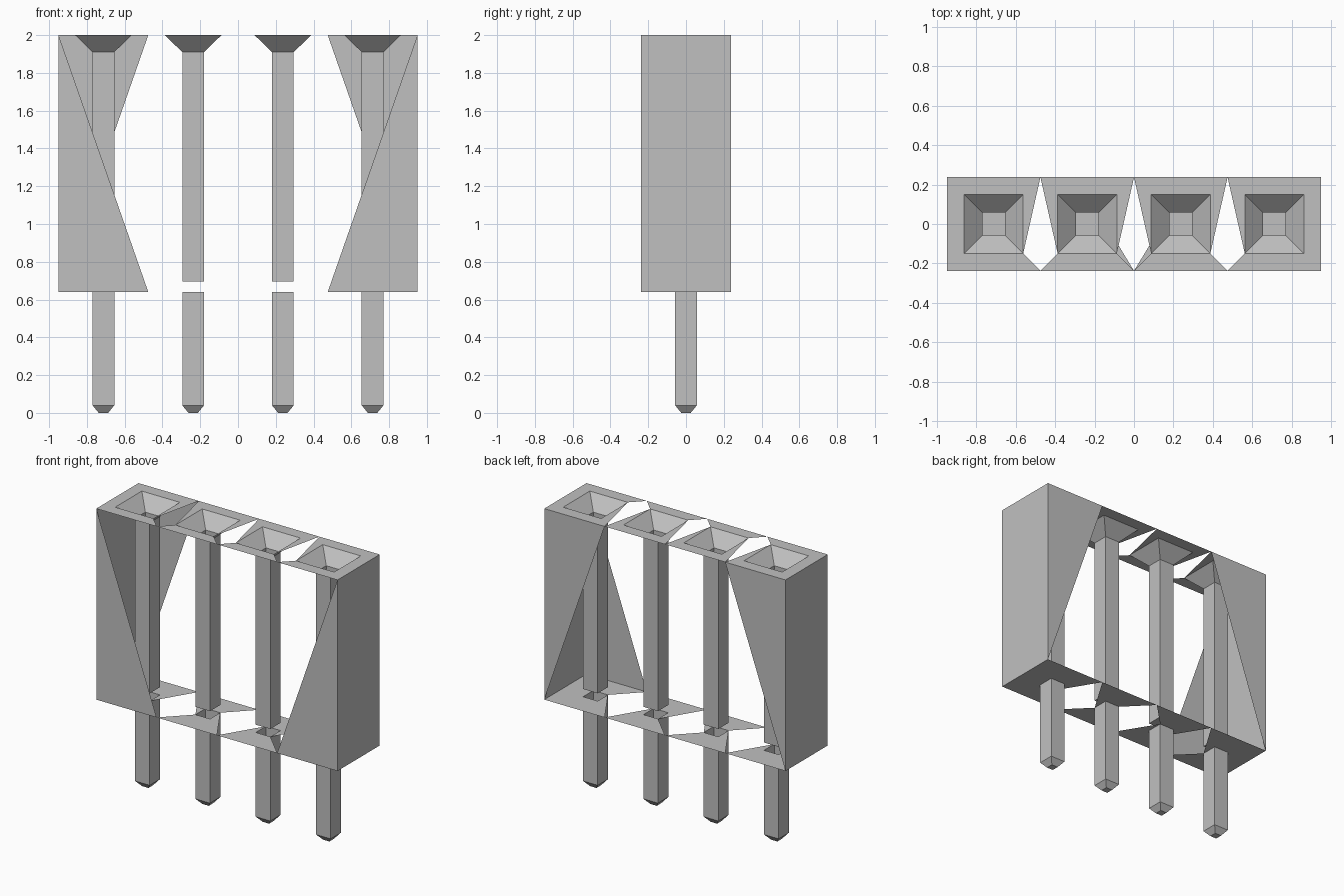
import bpy
import bmesh

cube = bpy.data.objects.get("Cube")
if cube:
    bpy.data.objects.remove(cube, do_unlink=True)

PITCH = 0.475
HALF = PITCH / 2       # half of one square cell
MOUTH = 0.15           # half width of the funnel mouth
PIN = 0.0575           # half width of pin and socket
END = 2 * PITCH        # half length of the housing
TOP, BASE = 2.0, 0.64

grey = bpy.data.materials.new("plain grey")
grey.use_nodes = True
colour = (0.53, 0.53, 0.53, 1)
grey.diffuse_color = colour
grey.node_tree.nodes["Principled BSDF"].inputs["Base Color"].default_value = colour


def face(bm, points, flip=False):
    verts = [bm.verts.new(p) for p in points]
    bm.faces.new(verts[::-1] if flip else verts)


def square(cx, half, z):
    """Corners: front right side, front left side, back left side, back right side."""
    return [(cx + sx * half, sy * half, z)
            for sx, sy in ((-1, -1), (1, -1), (1, 1), (-1, 1))]


def ring(bm, cx, z, inner, tips, flip):
    """Flat collar; a side listed in tips keeps only the triangle to that corner."""
    o, i = square(cx, HALF, z), square(cx, inner, z)
    for k in range(4):
        n = (k + 1) % 4
        if k in tips:
            face(bm, [o[tips[k]], i[n], i[k]], flip)
        else:
            face(bm, [o[k], o[n], i[n], i[k]], flip)


def shaft(bm, cx, sections, flip):
    """Square shaft given from top down, closed at the lower end."""
    loops = [square(cx, half, z) for half, z in sections]
    for a, b in zip(loops, loops[1:]):
        for k in range(4):
            n = (k + 1) % 4
            face(bm, [a[k], a[n], b[n], b[k]], flip)
    face(bm, loops[-1], flip)


def finish(bm, name):
    bmesh.ops.remove_doubles(bm, verts=bm.verts, dist=0.0001)
    mesh = bpy.data.meshes.new(name)
    bm.to_mesh(mesh)
    bm.free()
    mesh.materials.append(grey)
    bpy.context.collection.objects.link(bpy.data.objects.new(name, mesh))


centres = [(n - 1.5) * PITCH for n in range(4)]

# Housing: end walls with triangular front and back panels
housing = bmesh.new()
for s in (-1, 1):
    e, inner = s * END, s * PITCH
    flip = s < 0
    face(housing, [(e, -HALF, BASE), (e, HALF, BASE), (e, HALF, TOP), (e, -HALF, TOP)], flip)
    face(housing, [(inner, -HALF, BASE), (e, -HALF, BASE), (e, -HALF, TOP)], flip)
    face(housing, [(e, HALF, BASE), (inner, HALF, TOP), (e, HALF, TOP)], flip)

# Housing: top and bottom collars around every cell
for n, cx in enumerate(centres):
    top_tips, base_tips = {}, {}
    if n < 3:
        top_tips[1] = 2
        base_tips[1] = 1 if n == 1 else 2
    if n > 0:
        top_tips[3] = 3
        base_tips[3] = 0 if n == 2 else 3
    ring(housing, cx, TOP, MOUTH, top_tips, False)
    ring(housing, cx, BASE, PIN, base_tips, True)
finish(housing, "housing")

# Funnel sockets and the contact pins below them
for n, cx in enumerate(centres, 1):
    socket = bmesh.new()
    shaft(socket, cx, [(MOUTH, TOP), (PIN, 1.91), (PIN, 0.695)], False)
    finish(socket, f"socket_{n}")
    pin = bmesh.new()
    shaft(pin, cx, [(PIN, BASE), (PIN, 0.04), (0.025, 0)], True)
    finish(pin, f"pin_{n}")
